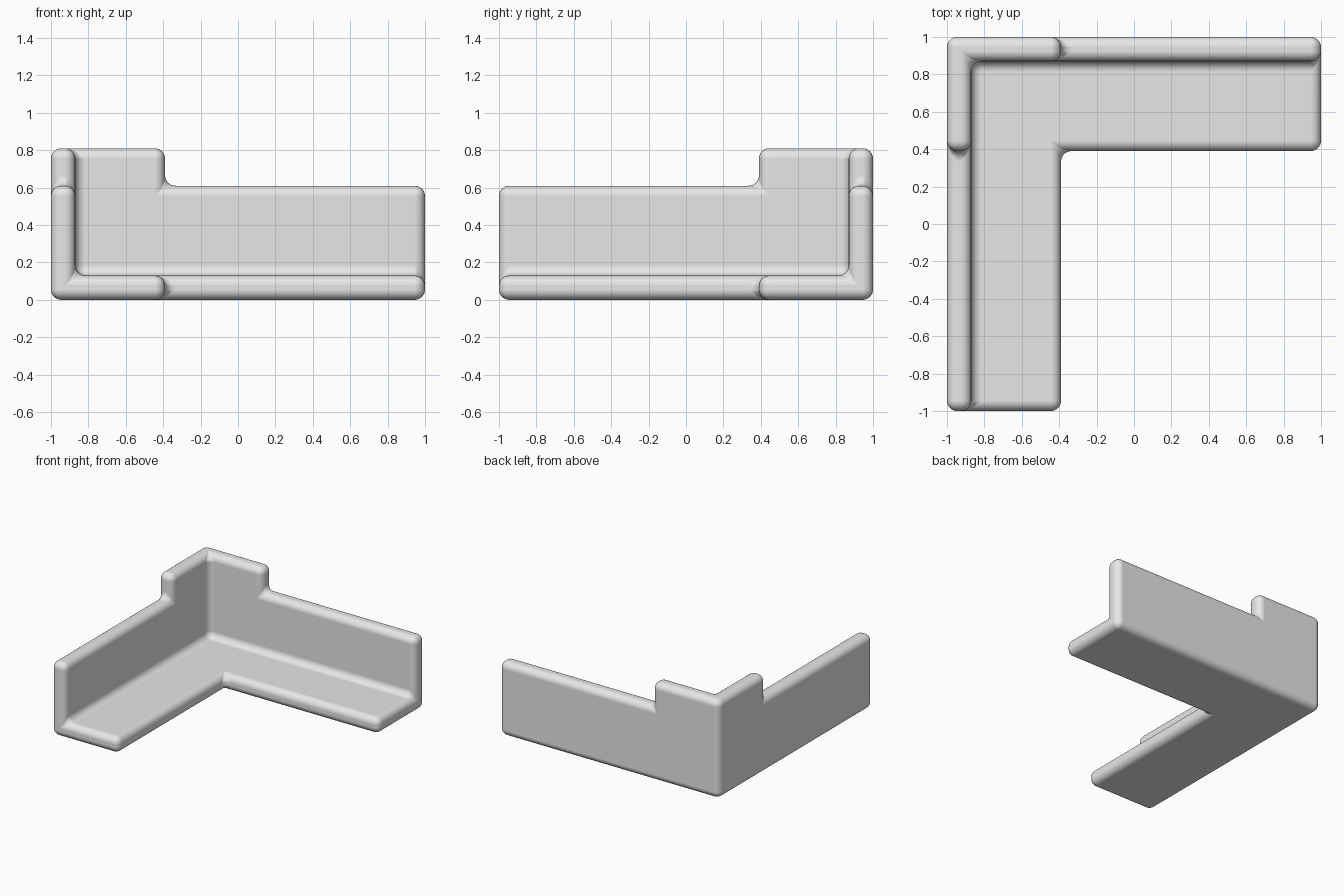
import bpy, bmesh
from mathutils import Vector

if "Cube" in bpy.data.objects:
    bpy.data.objects.remove(bpy.data.objects["Cube"])

# Grid planes that split the corner piece into blocks
XS = [-1.0, -0.87, -0.39, 1.0]
YS = [-1.0, 0.39, 0.87, 1.0]
ZS = [0.0, 0.13, 0.61, 0.81]


def solid(i, j, k):
    """True where the block at grid position i, j, k is filled."""
    if not all(0 <= n <= 2 for n in (i, j, k)):
        return False
    if k == 0:                                  # L-shaped floor
        return i < 2 or j > 0
    if k == 1:                                  # two long walls
        return i == 0 or j == 2
    return (i == 0 and j > 0) or (j == 2 and i < 2)   # raised corner


# Outer skin of the filled blocks
bm = bmesh.new()
for i in range(3):
    for j in range(3):
        for k in range(3):
            if not solid(i, j, k):
                continue
            for axis in range(3):
                for side in (0, 1):
                    near = [i, j, k]
                    near[axis] += 2 * side - 1
                    if solid(*near):
                        continue
                    u, v = (axis + 1) % 3, (axis + 2) % 3
                    loop = [(0, 0), (1, 0), (1, 1), (0, 1)]
                    if side == 0:
                        loop.reverse()
                    verts = []
                    for du, dv in loop:
                        c = [i, j, k]
                        c[axis] += side
                        c[u] += du
                        c[v] += dv
                        verts.append(bm.verts.new(Vector((XS[c[0]], YS[c[1]], ZS[c[2]]))))
                    bm.faces.new(verts)
bmesh.ops.remove_doubles(bm, verts=bm.verts, dist=0.001)
bmesh.ops.dissolve_limit(bm, angle_limit=0.02, verts=bm.verts, edges=bm.edges)
bmesh.ops.recalc_face_normals(bm, faces=bm.faces)
for f in bm.faces:
    f.smooth = True

mesh = bpy.data.meshes.new("corner_wall")
bm.to_mesh(mesh)
bm.free()
wall = bpy.data.objects.new("corner_wall", mesh)
bpy.context.collection.objects.link(wall)

# Rounded edges and fillets
bevel = wall.modifiers.new("rounded_edges", 'BEVEL')
bevel.width = 0.055
bevel.segments = 6
bevel.limit_method = 'ANGLE'
bevel.harden_normals = True

grey = bpy.data.materials.new("light grey")
grey.diffuse_color = (0.8, 0.8, 0.8, 1.0)
grey.use_nodes = True
grey.node_tree.nodes["Principled BSDF"].inputs["Base Color"].default_value = grey.diffuse_color
mesh.materials.append(grey)
